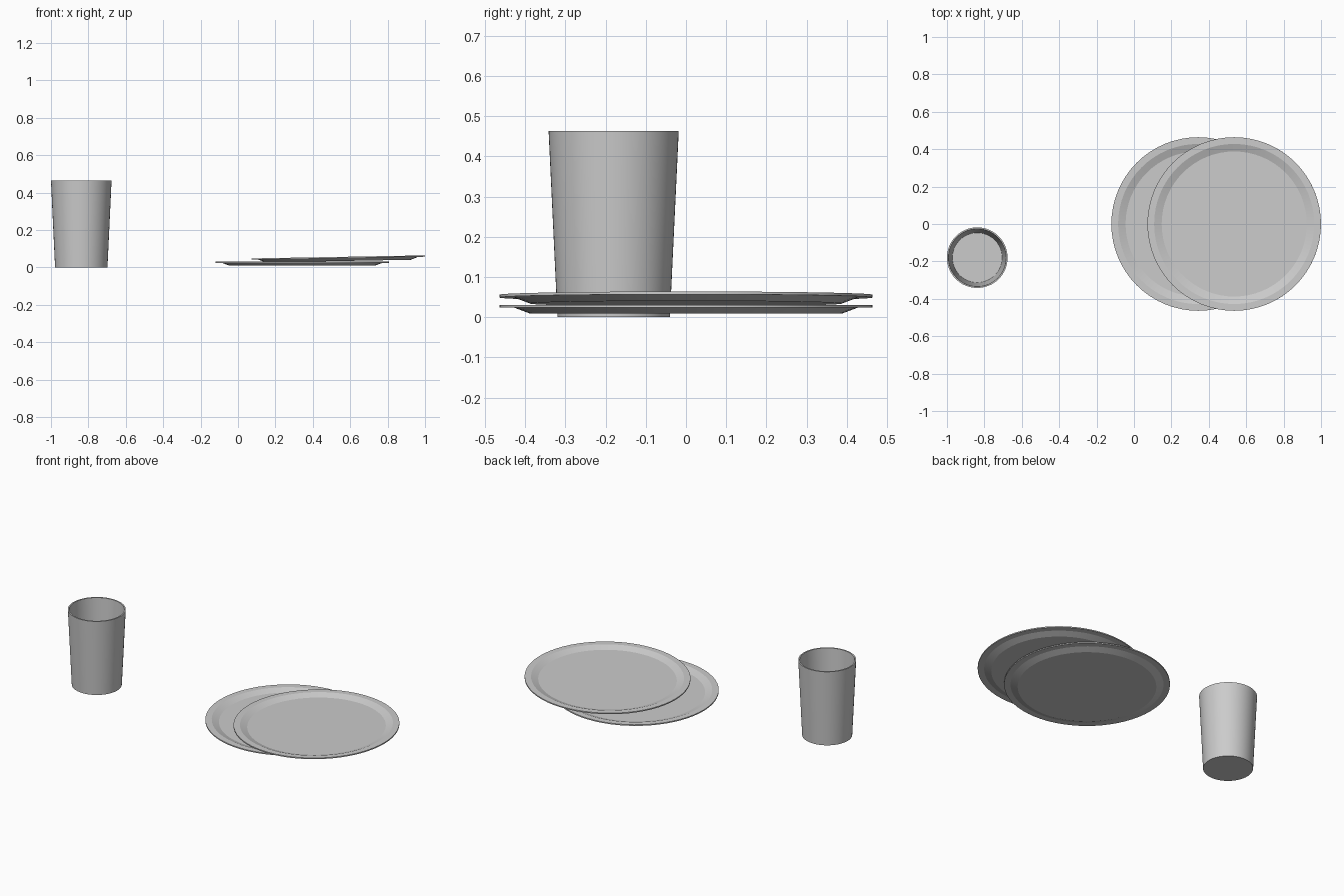
import bpy, bmesh, math

if "Cube" in bpy.data.objects:
    bpy.data.objects.remove(bpy.data.objects["Cube"])


def lathe(name, profile, location, tilt=0.0, segments=64, sharp=12):
    """Spin a (radius, height) profile around z; zero-radius ends become poles."""
    bm = bmesh.new()
    verts = [bm.verts.new((r, 0, z)) for r, z in profile]
    edges = [bm.edges.new(pair) for pair in zip(verts, verts[1:])]
    bmesh.ops.spin(bm, geom=verts + edges, cent=(0, 0, 0), axis=(0, 0, 1),
                   angle=math.tau, steps=segments)
    bmesh.ops.remove_doubles(bm, verts=bm.verts, dist=1e-5)
    bmesh.ops.recalc_face_normals(bm, faces=bm.faces)
    mesh = bpy.data.meshes.new(name)
    bm.to_mesh(mesh)
    bm.free()
    obj = bpy.data.objects.new(name, mesh)
    bpy.context.collection.objects.link(obj)
    obj.location = location
    obj.rotation_euler.y = tilt
    bpy.ops.object.select_all(action='DESELECT')
    obj.select_set(True)
    bpy.context.view_layer.objects.active = obj
    bpy.ops.object.shade_smooth_by_angle(angle=math.radians(sharp))
    return obj


# Tapered tumbler: underside, outer wall, thin rim, inner wall, floor
cup_profile = [(0, 0), (0.140, 0), (0.162, 0.464), (0.154, 0.464),
               (0.133, 0.008), (0, 0.008)]
lathe("cup", cup_profile, (-0.838, -0.18, 0), sharp=30)

# Plate: flat base, sloped side, flat rim
plate_profile = [(0, 0), (0.388, 0), (0.428, 0.015), (0.464, 0.015),
                 (0.464, 0.022), (0.428, 0.022), (0.388, 0.007), (0, 0.007)]
lathe("lower_plate", plate_profile, (0.343, 0, 0.009))

# Second plate rests on the first, slightly tilted up to the right
lathe("upper_plate", plate_profile, (0.536, 0, 0.034), tilt=-math.radians(1))
